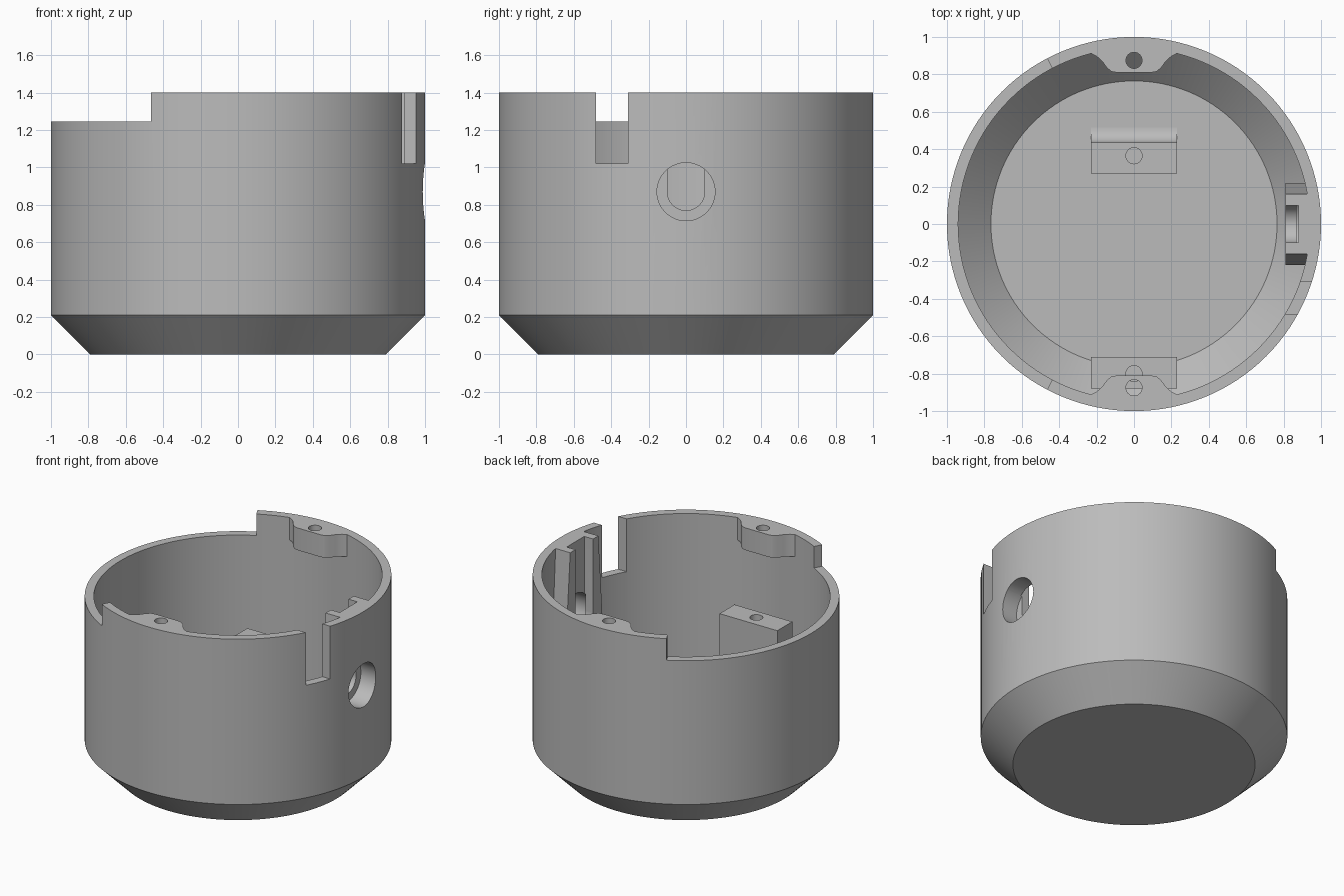
import bpy, bmesh
from math import sin, cos, pi, radians

cube = bpy.data.objects.get("Cube")
if cube:
    bpy.data.objects.remove(cube, do_unlink=True)

grey = bpy.data.materials.new("plain_grey")
grey.use_nodes = True
COLOUR = (0.5, 0.5, 0.5, 1)
grey.diffuse_color = COLOUR
grey.node_tree.nodes["Principled BSDF"].inputs["Base Color"].default_value = COLOUR

TOP, SEGMENTS = 1.4, 128


def finish(name, bm):
    bmesh.ops.recalc_face_normals(bm, faces=bm.faces)
    mesh = bpy.data.meshes.new(name)
    bm.to_mesh(mesh)
    bm.free()
    mesh.materials.append(grey)
    obj = bpy.data.objects.new(name, mesh)
    bpy.context.collection.objects.link(obj)
    return obj


def prism(name, outline, axis, low, high):
    """Extrude an outline along x (outline in y, z) or z (outline in x, y)."""
    bm = bmesh.new()
    place = (lambda a, b, d: (d, a, b)) if axis == "x" else (lambda a, b, d: (a, b, d))
    ends = [[bm.verts.new(place(a, b, d)) for a, b in outline] for d in (low, high)]
    for end in ends:
        bm.faces.new(end)
    n = len(outline)
    for i in range(n):
        j = (i + 1) % n
        bm.faces.new((ends[0][i], ends[0][j], ends[1][j], ends[1][i]))
    return finish(name, bm)


def arc(cx, cy, r, start, end, steps):
    return [(cx + r * cos(radians(start + (end - start) * i / steps)),
             cy + r * sin(radians(start + (end - start) * i / steps)))
            for i in range(steps + 1)]


def circle(cx, cy, r, steps=40):
    return arc(cx, cy, r, 0, 360, steps)[:-1]


def combine(target, tool, operation):
    mod = target.modifiers.new(operation, "BOOLEAN")
    mod.operation, mod.object, mod.solver = operation, tool, "EXACT"
    bpy.context.view_layer.objects.active = target
    bpy.ops.object.modifier_apply(modifier=mod.name)
    bpy.data.objects.remove(tool, do_unlink=True)


# Cup with a chamfered base, revolved as one closed shell
profile = [(0.79, 0), (1, 0.21), (1, TOP), (0.94, TOP), (0.94, 0.235), (0.765, 0.06)]
bm = bmesh.new()
rings = [[bm.verts.new((r * cos(2 * pi * i / SEGMENTS), r * sin(2 * pi * i / SEGMENTS), z))
          for i in range(SEGMENTS)] for r, z in profile]
for a, b in zip(rings, rings[1:]):
    for i in range(SEGMENTS):
        j = (i + 1) % SEGMENTS
        bm.faces.new((a[i], a[j], b[j], b[i]))
bm.faces.new(rings[0])
bm.faces.new(rings[-1])
body = finish("enclosure_body", bm)

# Lowered rim on one side, with radial ends
lowered = [(0, 0)] + arc(0, 0, 2, 117.7, 242.3, 6)
combine(body, prism("rim_cutter", lowered, "z", 1.245, 1.6), "DIFFERENCE")

# Screw bosses under the rim, front and back
half = [(0.09, 0.81), (0.12, 0.815), (0.145, 0.835), (0.17, 0.87), (0.2, 0.897),
        (0.235, 0.915), (0.235, 0.94), (0.12, 0.963)]
boss = half + [(-x, y) for x, y in reversed(half)]
for side in (1, -1):
    combine(body, prism("boss", [(x, side * y) for x, y in boss], "z", 1.24, TOP), "UNION")
    combine(body, prism("boss_hole", circle(0, side * 0.875, 0.043), "z", 1.1, 1.6), "DIFFERENCE")

# Connector holder on the side wall, flaring downwards
holder = [(-0.16, TOP), (0.16, TOP), (0.22, 0.62), (-0.22, 0.62)]
combine(body, prism("holder", holder, "x", 0.81, 0.96), "UNION")
slot = [(0.1, 1.6), (-0.1, 1.6)] + arc(0, 0.87, 0.1, 180, 360, 24)
combine(body, prism("holder_slot", slot, "x", 0.7, 0.88), "DIFFERENCE")
combine(body, prism("side_bore", circle(0, 0.87, 0.155, 64), "x", 0.87, 1.2), "DIFFERENCE")

# Square notch beside the bore
notch = [(-0.48, 1.02), (-0.31, 1.02), (-0.31, 1.6), (-0.48, 1.6)]
combine(body, prism("notch", notch, "x", 0.7, 1.2), "DIFFERENCE")

# Mounting posts on the floor, the free-standing one with a fillet at its foot
POST_TOP = 0.785
posts = {
    "back_post": ([(0.27, POST_TOP), (0.27, 0.03), (0.515, 0.03)]
                  + arc(0.515, 0.14, 0.08, 270, 180, 8) + [(0.435, POST_TOP)], 0.365),
    "front_post": ([(-0.71, POST_TOP), (-0.71, 0.04), (-0.78, 0.04),
                    (-0.88, 0.15), (-0.88, POST_TOP)], -0.8),
}
parts = [body]
for name, (outline, hole_y) in posts.items():
    post = prism(name, outline, "x", -0.23, 0.23)
    combine(post, prism("post_hole", circle(0, hole_y, 0.043), "z", 0.35, 1), "DIFFERENCE")
    parts.append(post)

# Smooth the round walls, keep edges crisp
bpy.ops.object.select_all(action="DESELECT")
for part in parts:
    part.select_set(True)
bpy.context.view_layer.objects.active = body
bpy.ops.object.shade_smooth_by_angle(angle=radians(25))
